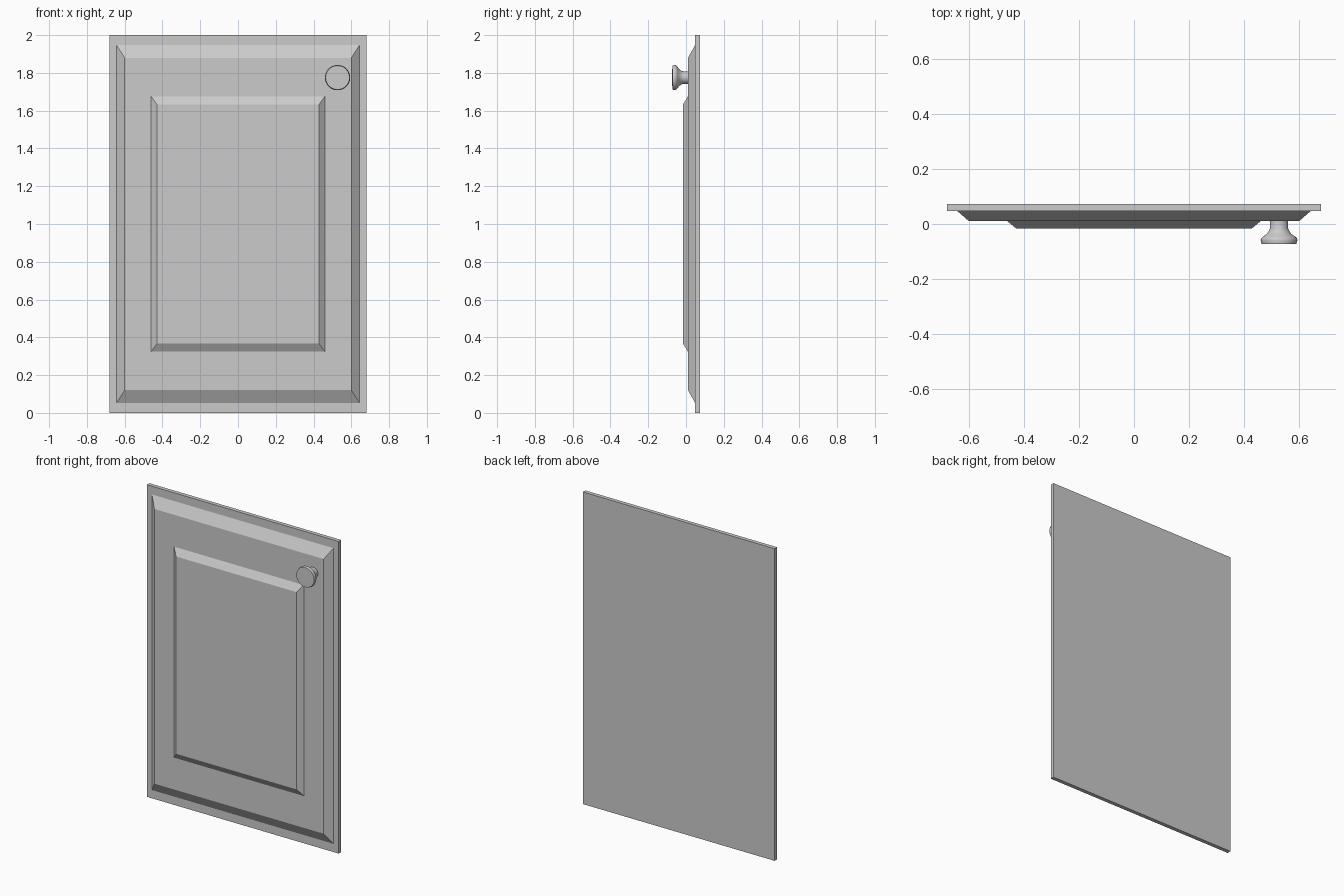
import bpy, bmesh, math
from mathutils import Matrix

if "Cube" in bpy.data.objects:
    bpy.data.objects.remove(bpy.data.objects["Cube"])

def rect(bm, hx, hz, y):
    return [bm.verts.new((sx * hx, y, 1 + sz * hz))
            for sx, sz in ((-1, -1), (1, -1), (1, 1), (-1, 1))]

def finish(bm, name):
    bmesh.ops.recalc_face_normals(bm, faces=bm.faces[:])
    me = bpy.data.meshes.new(name)
    bm.to_mesh(me)
    bm.free()
    ob = bpy.data.objects.new(name, me)
    bpy.context.collection.objects.link(ob)
    return ob

# Door panel: nested rectangles (half width, half height, y) from back to front
bm = bmesh.new()
steps = [(0.68, 1.0, 0.0735), (0.68, 1.0, 0.048), (0.643, 0.947, 0.048),
         (0.6, 0.88, 0.0105), (0.46, 0.676, 0.0105), (0.428, 0.632, -0.0165)]
rings = [rect(bm, *s) for s in steps]
for a, b in zip(rings, rings[1:]):
    for i in range(4):
        j = (i + 1) % 4
        bm.faces.new((a[i], a[j], b[j], b[i]))
bm.faces.new(rings[0])
bm.faces.new(rings[-1])
finish(bm, "door_panel")

# Knob: turned profile (radius, distance out from the door)
profile = [(0.033, -0.003), (0.033, 0.026), (0.037, 0.036), (0.045, 0.047),
           (0.058, 0.056), (0.065, 0.063), (0.067, 0.069), (0.063, 0.083), (0, 0.084)]
bm = bmesh.new()
pts = [bm.verts.new((r, 0, h)) for r, h in profile]
edges = [bm.edges.new(p) for p in zip(pts, pts[1:])]
bmesh.ops.spin(bm, geom=pts + edges, cent=(0, 0, 0), axis=(0, 0, 1),
               angle=math.tau, steps=32, use_duplicate=False)
bmesh.ops.remove_doubles(bm, verts=bm.verts[:], dist=0.0001)
bmesh.ops.holes_fill(bm, edges=[e for e in bm.edges if e.is_boundary], sides=0)
bm.transform(Matrix.Translation((0.527, 0.0105, 1.775)) @ Matrix.Rotation(math.pi / 2, 4, 'X'))
knob = finish(bm, "knob")
bpy.context.view_layer.objects.active = knob
knob.select_set(True)
bpy.ops.object.shade_smooth_by_angle(angle=math.radians(40))
